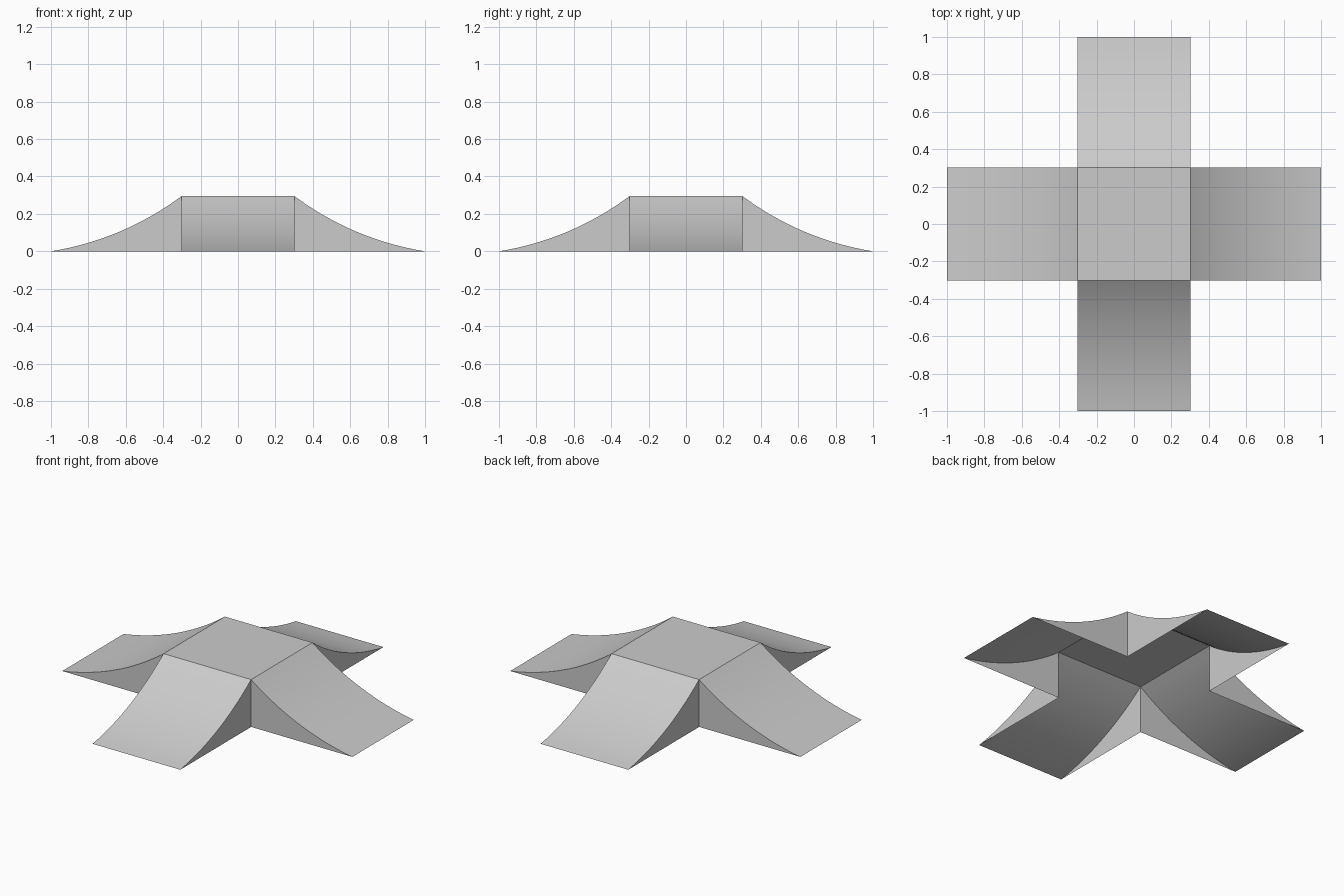
import bpy
import math
from mathutils import Matrix, Vector

if "Cube" in bpy.data.objects:
    bpy.data.objects.remove(bpy.data.objects["Cube"], do_unlink=True)

HALF = 0.302      # half width of platform and ramps
HEIGHT = 0.295
REACH = 1.0       # distance from centre to ramp toe
SAG = 0.046       # depth of the hollow in the ramp
STEPS = 16

grey = bpy.data.materials.new("light grey")
grey.use_nodes = True
colour = (0.6, 0.6, 0.6, 1.0)
grey.diffuse_color = colour
grey.node_tree.nodes["Principled BSDF"].inputs["Base Color"].default_value = colour


def make_part(name, verts, faces):
    mesh = bpy.data.meshes.new(name)
    mesh.from_pydata(verts, [], faces)
    mesh.materials.append(grey)
    obj = bpy.data.objects.new(name, mesh)
    bpy.context.collection.objects.link(obj)
    bpy.ops.object.select_all(action="DESELECT")
    obj.select_set(True)
    bpy.context.view_layer.objects.active = obj
    bpy.ops.object.shade_smooth_by_angle(angle=math.radians(30))
    return obj


def ramp_profile():
    """Hollow circular arc from the platform edge down to the toe."""
    top, toe = Vector((HALF, HEIGHT)), Vector((REACH, 0))
    chord = toe - top
    radius = chord.length ** 2 / (8 * SAG) + SAG / 2
    normal = Vector((-chord.y, chord.x)).normalized()
    centre = (top + toe) / 2 + normal * (radius - SAG)
    sweep = math.asin(chord.length / 2 / radius)
    along = chord.normalized()
    points = []
    for i in range(STEPS + 1):
        a = sweep * (2 * i / STEPS - 1)
        points.append(centre + along * radius * math.sin(a) - normal * radius * math.cos(a))
    return points


# Hollow ramp: curved deck and two side walls, open underneath
profile = ramp_profile()
n = len(profile)
foot = Vector((HALF, 0))
outline = profile + [foot]
verts = [(p.x, side * HALF, p.y) for side in (-1, 1) for p in outline]
row = n + 1
faces = [(i, i + 1, row + i + 1, row + i) for i in range(n - 1)]
for i in range(n - 1):
    faces.append((i + 1, i, n))
    faces.append((row + i, row + i + 1, row + n))

# Four ramps around the platform
for k, name in enumerate(("left_ramp", "back_ramp", "right_ramp", "front_ramp")):
    turn = Matrix.Rotation(k * math.pi / 2, 3, "Z")
    make_part(name, [turn @ Vector(v) for v in verts], faces)

# Flat square platform
corners = [(-HALF, -HALF), (HALF, -HALF), (HALF, HALF), (-HALF, HALF)]
make_part("platform", [(x, y, HEIGHT) for x, y in corners], [(0, 1, 2, 3)])
